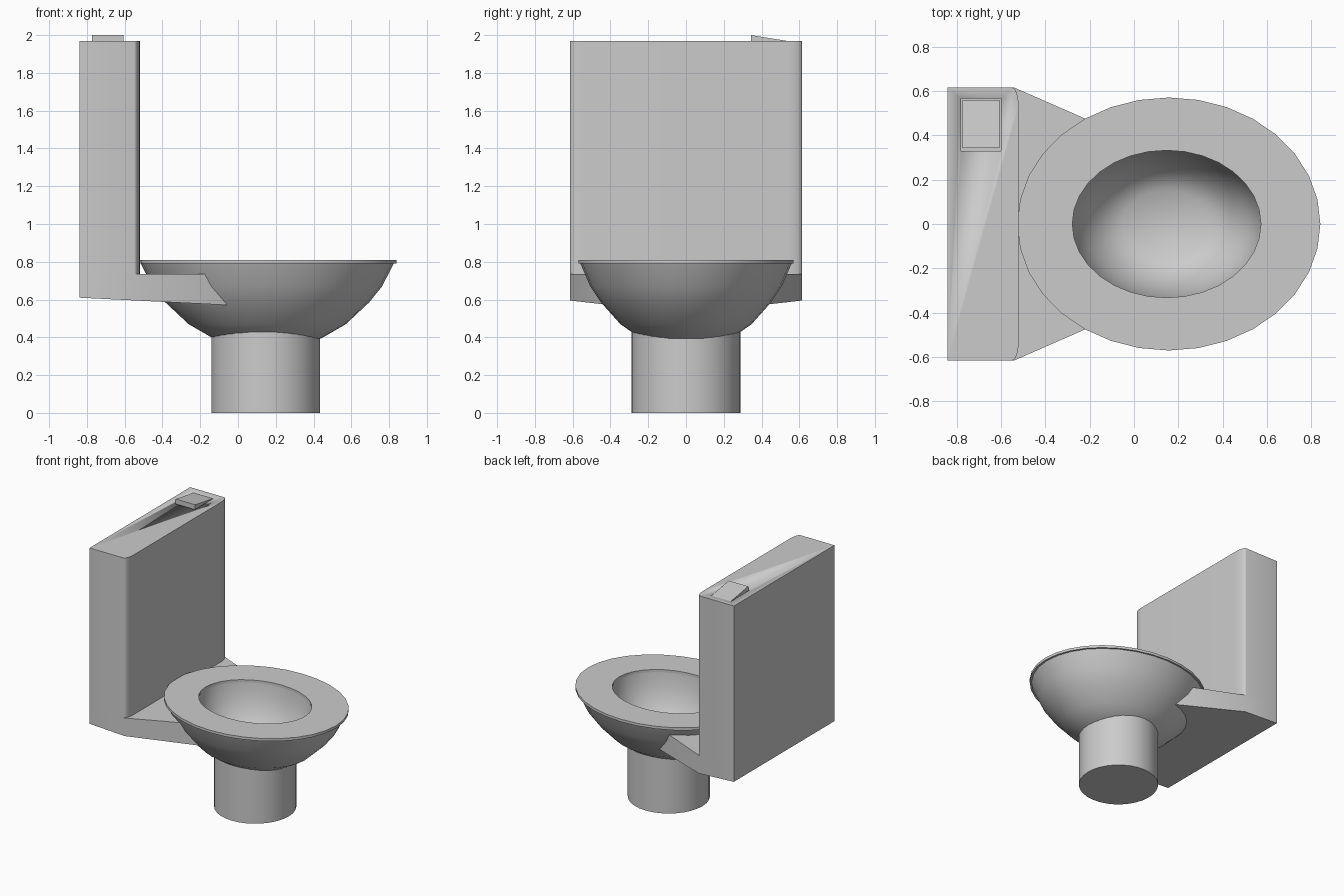
import bpy, bmesh, math

if "Cube" in bpy.data.objects:
    bpy.data.objects.remove(bpy.data.objects["Cube"])

SEG = 32
CX = 0.15


def finish(name, bm, angle=35):
    bmesh.ops.recalc_face_normals(bm, faces=bm.faces)
    me = bpy.data.meshes.new(name)
    bm.to_mesh(me)
    bm.free()
    ob = bpy.data.objects.new(name, me)
    bpy.context.collection.objects.link(ob)
    bpy.ops.object.select_all(action='DESELECT')
    ob.select_set(True)
    bpy.context.view_layer.objects.active = ob
    bpy.ops.object.shade_smooth_by_angle(angle=math.radians(angle))
    return ob


def lathe(name, rings, caps=(), closed=False, angle=35):
    """Stack elliptical rings (centre x, rx, ry, z) and bridge them."""
    bm = bmesh.new()
    loops = []
    for cx, rx, ry, z in rings:
        loops.append([bm.verts.new((cx + rx * math.cos(2 * math.pi * i / SEG),
                                    ry * math.sin(2 * math.pi * i / SEG), z))
                      for i in range(SEG)])
    pairs = list(zip(loops, loops[1:]))
    if closed:
        pairs.append((loops[-1], loops[0]))
    for a, b in pairs:
        for i in range(SEG):
            j = (i + 1) % SEG
            bm.faces.new((a[i], a[j], b[j], b[i]))
    for c in caps:
        bm.faces.new(loops[c])
    return finish(name, bm, angle)


def prism(name, outline, low, high, angle=35):
    """Vertical prism; low and high give z as functions of (x, y)."""
    bm = bmesh.new()
    a = [bm.verts.new((x, y, low(x, y))) for x, y in outline]
    b = [bm.verts.new((x, y, high(x, y))) for x, y in outline]
    n = len(outline)
    bm.faces.new(a)
    bm.faces.new(b)
    for i in range(n):
        j = (i + 1) % n
        bm.faces.new((a[i], a[j], b[j], b[i]))
    return finish(name, bm, angle)


def rect(x0, x1, y0, y1):
    return [(x0, y0), (x1, y0), (x1, y1), (x0, y1)]


# pedestal, open at the top where it meets the bowl
lathe("pedestal", [(0.147, 0.288, 0.288, 0), (0.147, 0.288, 0.288, 0.44)], caps=(0,))

# bowl: outer shell up to the rim, then down the cavity
outer = [(0.2, 0.36), (0.42, 0.395), (0.61, 0.47), (0.79, 0.585), (0.89, 0.67), (0.98, 0.79)]
inner = [(0.63, 0.79), (0.61, 0.69), (0.55, 0.59), (0.44, 0.48), (0.29, 0.42)]
rings = [(0.155, 0.683 * s, 0.57 * s, z) for s, z in outer]
rings += [(0.147, 0.68 * s, 0.53 * s, z) for s, z in inner]
lathe("bowl", rings, caps=(0, len(rings) - 1), angle=40)

# seat ring
lathe("seat", [(0.157, 0.683, 0.57, 0.79), (0.157, 0.683, 0.57, 0.81),
               (0.147, 0.425, 0.332, 0.81), (0.147, 0.425, 0.332, 0.79)], closed=True)

# mounting shelf tapering into the bowl wall, front edge follows the bowl
arc = [(CX - 0.46 * math.cos(t), 0.385 * math.sin(t))
       for t in (math.radians(-63 + 14 * k) for k in range(10))]
shelf = [(-0.84, 0.615), (-0.84, -0.615), (-0.54, -0.615), (-0.06, -0.405)]
shelf += arc + [(-0.06, 0.405), (-0.54, 0.615)]
prism("shelf", shelf, lambda x, y: 0.61 - 0.05 * (x + 0.84), lambda x, y: 0.735, 30)

# tank with rounded front corners
corner = [(-0.55 + 0.03 * math.sin(t), 0.53 + 0.085 * math.cos(t))
          for t in (math.pi / 2 * k / 6 for k in range(7))]
tank_outline = [(-0.84, 0.615)] + corner + [(x, -y) for x, y in reversed(corner)] + [(-0.84, -0.615)]
tank = prism("tank", tank_outline, lambda x, y: 0.735, lambda x, y: 1.97)

# recess for the flush button
cutter = prism("recess_cutter", rect(-0.78, -0.60, 0.33, 0.565),
               lambda x, y: 1.94, lambda x, y: 2.05)
cutter.hide_render = True
mod = tank.modifiers.new("recess", 'BOOLEAN')
mod.operation = 'DIFFERENCE'
mod.solver = 'EXACT'
mod.object = cutter
bpy.context.view_layer.objects.active = tank
bpy.ops.object.modifier_apply(modifier=mod.name)
bpy.data.objects.remove(cutter)

# tilted flush button
prism("flush_button", rect(-0.773, -0.607, 0.343, 0.56),
      lambda x, y: 1.94, lambda x, y: 2.0 - 0.16 * (y - 0.343))
